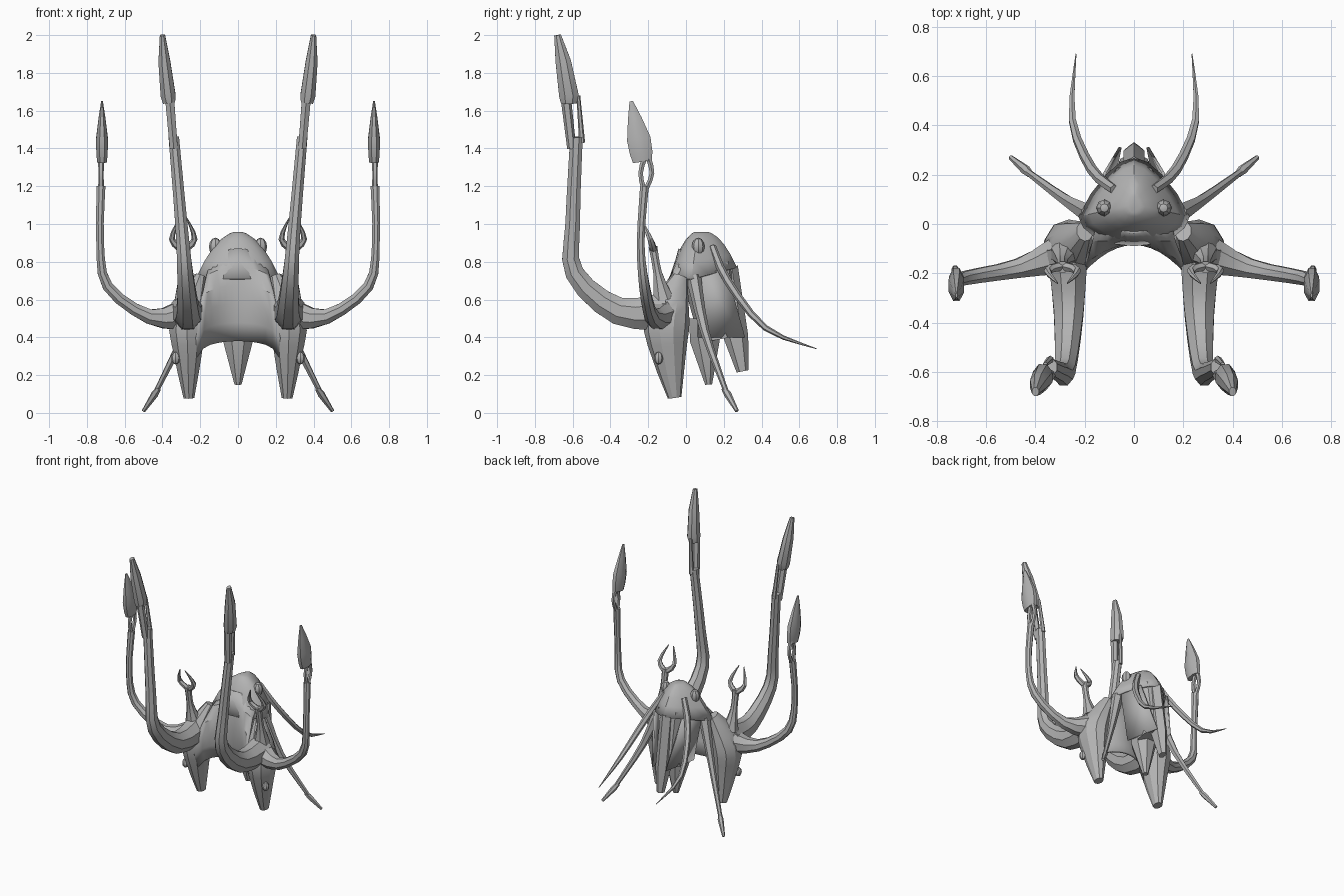
import bpy, bmesh
from math import sin, cos, pi, radians
from mathutils import Vector

default_cube = bpy.data.objects.get("Cube")
if default_cube:
    bpy.data.objects.remove(default_cube, do_unlink=True)

grey = bpy.data.materials.new("plain_grey")
grey.use_nodes = True
grey.diffuse_color = (.45, .45, .45, 1)
shader = grey.node_tree.nodes["Principled BSDF"]
shader.inputs["Base Color"].default_value = grey.diffuse_color

SIDEWAYS = Vector((1, 0, 0))
BACKWARD = Vector((0, 1, 0))


def finish(name, bm, mirrored=False, thickness=0):
    """Turn a bmesh into a shaded object, optionally thickened and mirrored."""
    bmesh.ops.recalc_face_normals(bm, faces=bm.faces[:])
    mesh = bpy.data.meshes.new(name)
    bm.to_mesh(mesh)
    bm.free()
    mesh.materials.append(grey)
    part = bpy.data.objects.new(name, mesh)
    bpy.context.collection.objects.link(part)
    for other in bpy.context.selected_objects:
        other.select_set(False)
    part.select_set(True)
    bpy.context.view_layer.objects.active = part
    bpy.ops.object.shade_smooth_by_angle(angle=radians(30))
    if thickness:
        solidify = part.modifiers.new("Thickness", "SOLIDIFY")
        solidify.thickness = thickness
    if mirrored:
        mirror = part.modifiers.new("Mirror", "MIRROR")
        mirror.use_mirror_merge = False


def bridge(bm, rings, closed=True):
    """Join neighbouring rings of vertices with quads."""
    count = len(rings[0])
    for lower, upper in zip(rings, rings[1:]):
        for i in range(count if closed else count - 1):
            j = (i + 1) % count
            bm.faces.new((lower[i], lower[j], upper[j], upper[i]))


def smooth_path(points, steps):
    """Pass a spline through points of position and radius."""
    knots = [Vector(point) for point in points]
    last = len(knots) - 1
    path = []
    for i in range(last):
        start, end = knots[i], knots[i + 1]
        leave = (end - knots[max(i - 1, 0)]) / 2
        arrive = (knots[min(i + 2, last)] - start) / 2
        for step in range(steps):
            t = step / steps
            ease = t * t * (3 - 2 * t)
            path.append(start.lerp(end, ease) + leave * t * (1 - t) ** 2
                        - arrive * t * t * (1 - t))
    return path + [knots[last]]


def limb(name, points, across=SIDEWAYS, depth=1, sides=6, steps=3, mirrored=True):
    """Tapered limb; depth is its thickness relative to its width along across."""
    bm = bmesh.new()
    path = smooth_path(points, steps)
    centres = [point.xyz for point in path]
    rings = []
    for i, point in enumerate(path):
        ahead = centres[min(i + 1, len(path) - 1)]
        tangent = (ahead - centres[max(i - 1, 0)]).normalized()
        u = (across - tangent * across.dot(tangent)).normalized()
        v = tangent.cross(u) * depth
        ring = []
        for k in range(sides):
            angle = 2 * pi * (k + .5) / sides
            ring.append(bm.verts.new(centres[i] + (u * cos(angle) + v * sin(angle)) * point.w))
        rings.append(ring)
    bridge(bm, rings)
    bm.faces.new(rings[0])
    bm.faces.new(rings[-1])
    finish(name, bm, mirrored)


def bead(name, location, size):
    bm = bmesh.new()
    bmesh.ops.create_uvsphere(bm, u_segments=8, v_segments=6, radius=size)
    for vert in bm.verts:
        vert.co.z *= 1.4
    bmesh.ops.translate(bm, verts=bm.verts[:], vec=location)
    finish(name, bm, mirrored=True)


# Domed hood with an open rim, narrower and raised at the back
bm = bmesh.new()
rings = []
LEVELS, SIDES = 5, 16
for level in range(LEVELS + 1):
    t = max(level / LEVELS, .1)
    middle = .08 - .05 * t
    front_reach = .02 + .1 * t
    back_reach = .02 + .22 * t
    ring = []
    for k in range(SIDES):
        angle = 2 * pi * k / SIDES
        facing = cos(angle)
        rear = max(-facing, 0)
        reach = back_reach if rear else front_reach
        ring.append(bm.verts.new((.225 * t * sin(angle) * (1 - .4 * rear),
                                  middle - facing * reach,
                                  .96 - t * t * (.25 - .06 * rear))))
    rings.append(ring)
bridge(bm, rings)
bm.faces.new(rings[0])
finish("hood", bm, thickness=.012)

# Curved front plate flowing from the hood into the shoulders, arched along its lower edge
bm = bmesh.new()
rows = []
ROWS, COLUMNS = 6, 6
for row in range(ROWS):
    drop = row / (ROWS - 1)
    bow = -.1 + .6 * drop - .4 * drop ** 2
    centre = -.04 - .16 * drop + .14 * drop ** 2
    half_width = .22 - .08 * (1 - drop) ** 2
    vertices = []
    for column in range(-COLUMNS, COLUMNS + 1):
        s = column / COLUMNS
        sag = .04 * s * s + .05 * drop * s ** 8
        vertices.append(bm.verts.new((half_width * s, centre - bow * s * s,
                                      .87 - .49 * drop - sag)))
    rows.append(vertices)
bridge(bm, rows, closed=False)
finish("front_plate", bm, thickness=.015)

# Inner body, hanging spikes and side panels
limb("inner_body", [(0, .11, .78, .12), (0, .18, .39, .09)],
     depth=1.2, sides=10, steps=1, mirrored=False)
limb("centre_spike", [(0, .1, .5, .09), (0, .1, .38, .085), (0, .12, .15, .02)],
     sides=8, steps=1, mirrored=False)
limb("rear_spike", [(0, .21, .77, .05), (0, .265, .4, .05), (0, .3, .22, .025)],
     depth=1.3, steps=1, mirrored=False)
bm = bmesh.new()
corners = ((.17, .07, .74), (.11, .21, .76), (.05, .31, .4), (.1, .06, .4))
bm.faces.new([bm.verts.new(corner) for corner in corners])
finish("side_panel", bm, mirrored=True, thickness=.012)

# Shoulders tapering to points below
limb("shoulder", [(.26, -.06, .08, .03), (.265, -.09, .3, .075),
                  (.265, -.1, .5, .1), (.2, -.03, .72, .035)], depth=1.2, sides=10)
bead("shoulder_bead", (.33, -.145, .29), .024)
bead("hood_eye", (.12, .065, .88), .034)

# Tall front arms with slotted wrists and long heads
limb("tall_arm", [(.27, -.1, .54, .09), (.265, -.36, .54, .065), (.28, -.59, .74, .045),
                  (.3, -.6, 1, .035), (.34, -.58, 1.46, .03)], depth=1.2, sides=8)
limb("tall_wrist_front", [(.34, -.605, 1.4, .024), (.365, -.64, 1.7, .028)], steps=1)
limb("tall_wrist_back", [(.34, -.55, 1.43, .016), (.36, -.57, 1.68, .01)], steps=1)
limb("tall_head", [(.365, -.62, 1.64, .035), (.37, -.62, 1.68, .043),
                   (.39, -.65, 1.86, .034), (.4, -.68, 2, .015)],
     depth=1.3, sides=8, steps=1)

# Side arms with looped wrists and leaf blades
limb("side_arm", [(.28, -.12, .52, .09), (.47, -.18, .51, .042), (.69, -.22, .67, .03),
                  (.73, -.24, .9, .022), (.725, -.22, 1.2, .025)], BACKWARD, sides=8)
for label, bulge in (("front", -.03), ("back", .03)):
    limb("side_wrist_" + label, [(.725, -.22, 1.17, .016), (.725, -.21 + bulge, 1.27, .014),
                                 (.725, -.21, 1.38, .018)], BACKWARD)
limb("side_blade", [(.72, -.23, 1.33, .055), (.72, -.25, 1.45, .068),
                    (.72, -.29, 1.65, .01)], BACKWARD, depth=.5, sides=8, steps=2)

# Small pincers on top of the shoulders
limb("pincer_stem", [(.28, -.12, .6, .06), (.29, -.15, .74, .025),
                     (.29, -.175, .88, .025)], sides=8)
for label, side in (("outer", 1), ("inner", -1)):
    limb("pincer_" + label, [(.29, -.17, .86, .02), (.29 + side * .06, -.19, .92, .016),
                             (.29 + side * .02, -.24, 1.03, .003)], BACKWARD)

# Trailing tentacles and slim rear legs with small feet
limb("tentacle", [(.08, .14, .88, .02), (.17, .22, .7, .022),
                  (.25, .42, .45, .016), (.235, .69, .34, .002)])
limb("rear_leg", [(.18, .04, .72, .04), (.28, .1, .43, .024), (.43, .21, .12, .014)])
limb("rear_foot", [(.42, .2, .13, .014), (.44, .22, .1, .02), (.5, .27, .01, .01)], steps=1)
